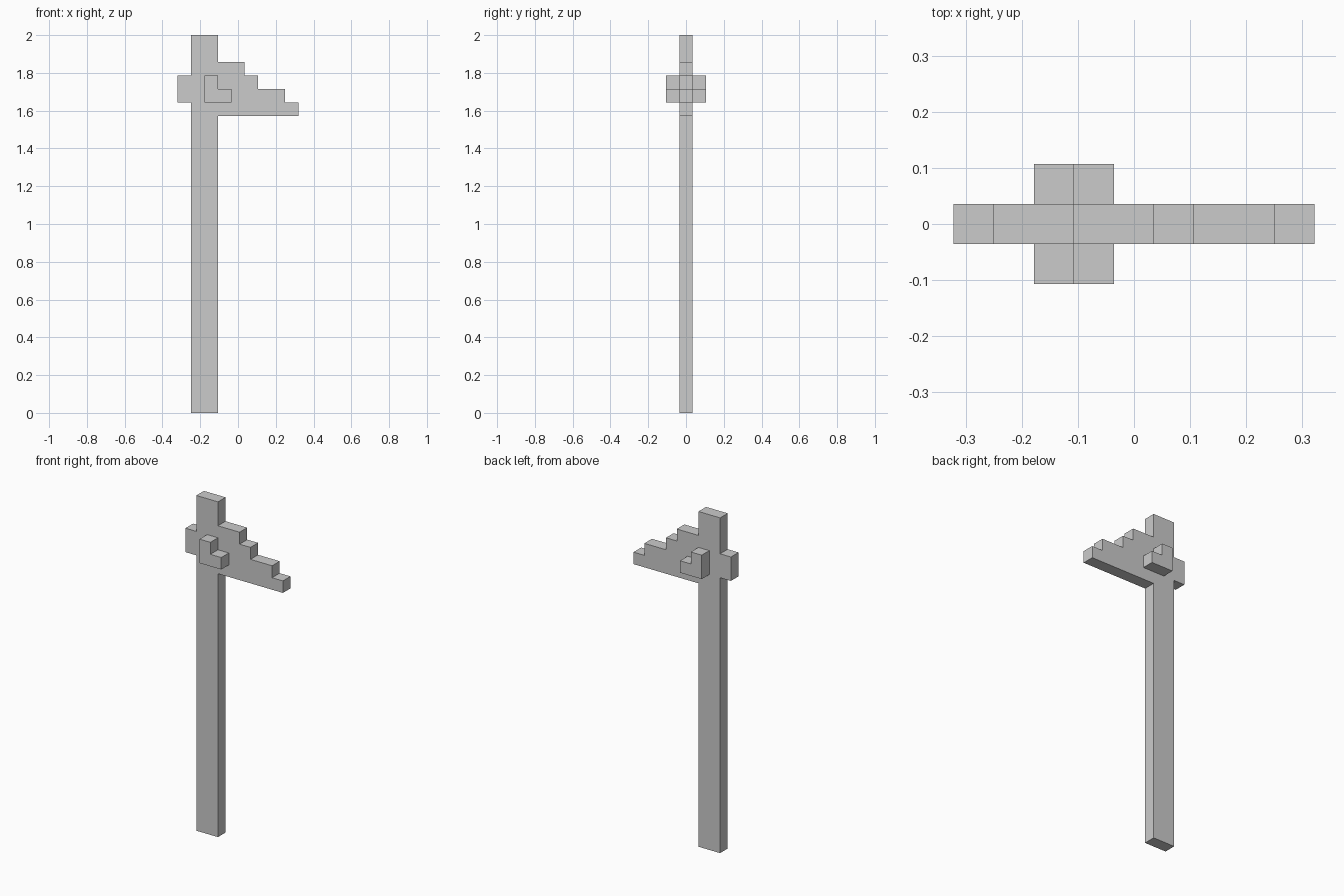
import bpy, bmesh

if "Cube" in bpy.data.objects:
    bpy.data.objects.remove(bpy.data.objects["Cube"])

U = 1 / 14  # one block; the model is 28 blocks tall


def extrude_profile(name, points, y0, y1):
    """Solid from an x/z outline given in blocks, spanning y0..y1 blocks."""
    bm = bmesh.new()
    face = bm.faces.new([bm.verts.new((x * U, y0 * U, z * U)) for x, z in points])
    ext = bmesh.ops.extrude_face_region(bm, geom=[face])
    verts = [v for v in ext["geom"] if isinstance(v, bmesh.types.BMVert)]
    bmesh.ops.translate(bm, verts=verts, vec=(0, (y1 - y0) * U, 0))
    bmesh.ops.recalc_face_normals(bm, faces=bm.faces)
    mesh = bpy.data.meshes.new(name)
    bm.to_mesh(mesh)
    bm.free()
    obj = bpy.data.objects.new(name, mesh)
    bpy.context.collection.objects.link(obj)
    return obj


def rect(x0, x1, z0, z1):
    return [(x0, z0), (x1, z0), (x1, z1), (x0, z1)]


# Long flat shaft
extrude_profile("shaft", rect(-3.5, -1.5, 0, 28), -0.5, 0.5)

# Short stub behind the shaft
extrude_profile("back_stub", rect(-4.5, -3.5, 23, 25), -0.5, 0.5)

# Blade stepping down towards its tip: (right edge, top) of each step
outline = [(-1.5, 22), (4.5, 22)]
steps = [(4.5, 23), (3.5, 24), (1.5, 25), (0.5, 26)]
for i, (x, z) in enumerate(steps):
    next_x = steps[i + 1][0] if i + 1 < len(steps) else -1.5
    outline += [(x, z), (next_x, z)]
extrude_profile("stepped_blade", outline, -0.5, 0.5)

# L-shaped lug on the front, mirrored to the back
lug = extrude_profile("side_lugs", [(-2.5, 23), (-0.5, 23), (-0.5, 24),
                                    (-1.5, 24), (-1.5, 25), (-2.5, 25)], -1.5, -0.5)
mirror = lug.modifiers.new("mirror", 'MIRROR')
mirror.use_axis = (False, True, False)
mirror.use_mirror_merge = False
